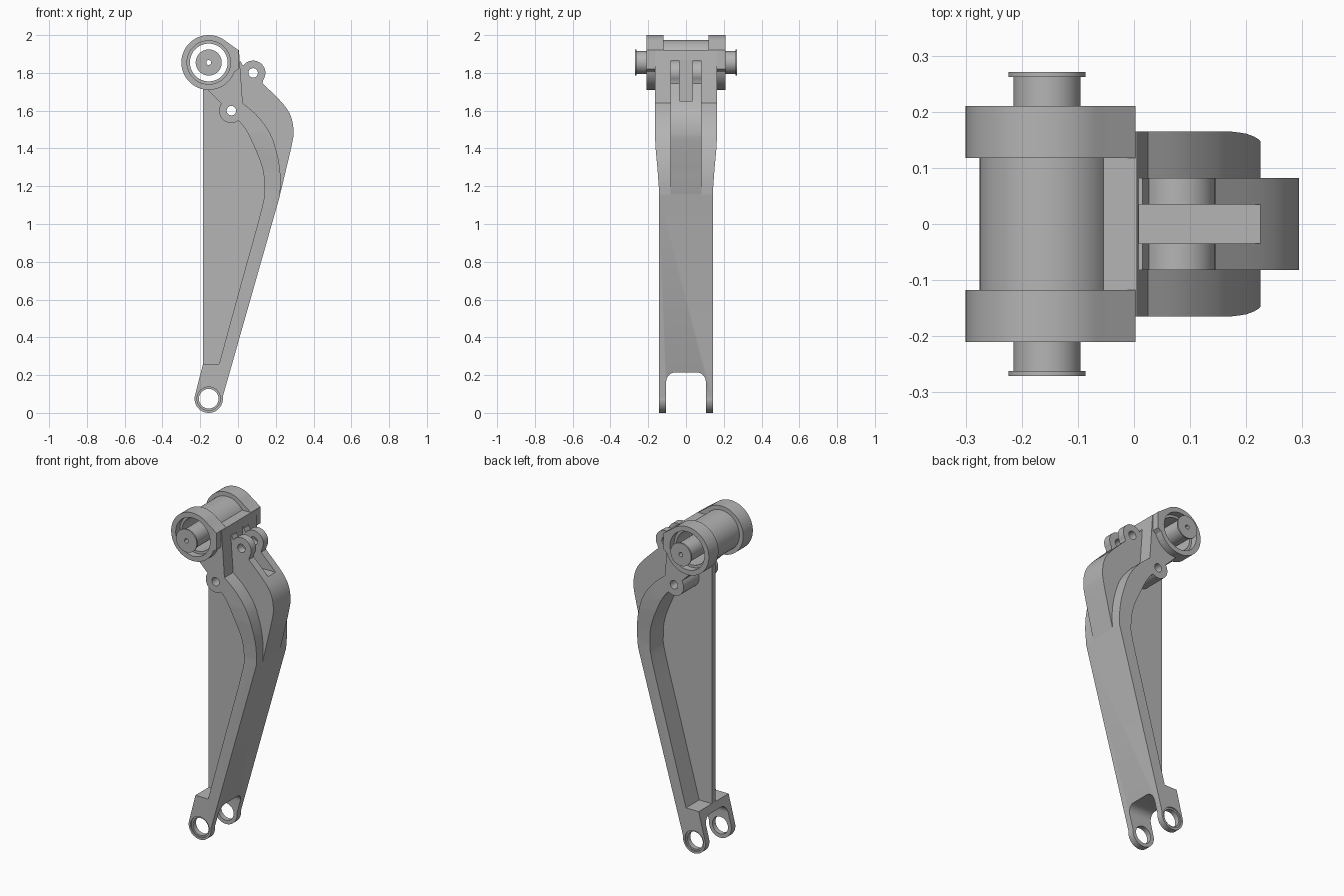
import bpy, bmesh
from math import sin, cos, radians, pi
from mathutils import Vector

cube = bpy.data.objects.get("Cube")
if cube:
    bpy.data.objects.remove(cube, do_unlink=True)

grey = bpy.data.materials.new("plain grey")
grey.use_nodes = True
grey.diffuse_color = (0.46, 0.46, 0.46, 1)
grey.node_tree.nodes["Principled BSDF"].inputs["Base Color"].default_value = (0.46, 0.46, 0.46, 1)

BARREL = (-0.155, 1.855)
FOOT = (-0.155, 0.075)
LOW_LUG = (-0.035, 1.60)
TOP_LUG = (0.08, 1.80)


def arc(c, r, a, b, n=24):
    """Points on an arc from angle a to b in degrees."""
    steps = [radians(a + (b - a) * i / n) for i in range(n + 1)]
    return [(c[0] + r * cos(t), c[1] + r * sin(t)) for t in steps]


def curve(pts, n=6):
    """Smooth curve through the points."""
    p = [Vector(q) for q in [pts[0]] + pts + [pts[-1]]]
    out = []
    for i in range(1, len(p) - 2):
        a, b, c, d = p[i - 1:i + 3]
        for k in range(n):
            t = k / n
            q = 0.5 * (2 * b + (c - a) * t + (2 * a - 5 * b + 4 * c - d) * t ** 2
                       + (3 * b - a - 3 * c + d) * t ** 3)
            out.append(tuple(q))
    return out + [pts[-1]]


def prism(name, pts, lo, hi, axis="y"):
    """Extrude an (x, z) profile along y, or a (y, z) profile along x."""
    bm = bmesh.new()
    place = (lambda u, v: (u, lo, v)) if axis == "y" else (lambda u, v: (lo, u, v))
    face = bm.faces.new([bm.verts.new(place(u, v)) for u, v in pts])
    move = (0, hi - lo, 0) if axis == "y" else (hi - lo, 0, 0)
    new = bmesh.ops.extrude_face_region(bm, geom=[face])["geom"]
    bmesh.ops.translate(bm, vec=move, verts=[v for v in new if isinstance(v, bmesh.types.BMVert)])
    bmesh.ops.recalc_face_normals(bm, faces=bm.faces[:])
    mesh = bpy.data.meshes.new(name)
    bm.to_mesh(mesh)
    bm.free()
    mesh.materials.append(grey)
    obj = bpy.data.objects.new(name, mesh)
    bpy.context.collection.objects.link(obj)
    return obj


def rod(name, c, r, lo, hi, n=48):
    return prism(name, arc(c, r, 0, 360, n)[:-1], lo, hi)


def box(name, x0, x1, y0, y1, z0, z1):
    return prism(name, [(x0, z0), (x1, z0), (x1, z1), (x0, z1)], y0, y1)


def combine(obj, tool, how="DIFFERENCE"):
    """Apply a boolean and discard its tool."""
    mod = obj.modifiers.new("cut", "BOOLEAN")
    mod.operation, mod.solver, mod.object = how, "EXACT", tool
    bpy.context.view_layer.objects.active = obj
    bpy.ops.object.modifier_apply(modifier=mod.name)
    bpy.data.objects.remove(tool, do_unlink=True)


def bore(obj, c, r, lo=-0.4, hi=0.4):
    combine(obj, rod("bore_cutter", c, r, lo, hi))


# Main arm: curved flange, lower lug and fork
inner = curve([(-0.10, 0.26), (0.015, 0.68), (0.125, 1.08), (0.14, 1.19),
               (0.125, 1.31), (0.055, 1.475), (0.01, 1.54)])
outer = curve([(0.025, 1.64), (0.10, 1.575), (0.17, 1.48), (0.21, 1.36),
               (0.225, 1.25), (0.222, 1.15)])
arm = prism("arm", inner + arc(LOW_LUG, 0.065, -55, -215) + [(-0.165, 1.715)]
            + arc(BARREL, 0.11, -90, 36) + [(0.005, 1.92)] + outer
            + arc(FOOT, 0.075, 8, -190) + [(-0.185, 0.26)], -0.165, 0.165)

# Arm thickness tapers from the shoulder down to the shaft
half = [(0.143, -0.1), (0.143, 1.18), (0.150, 1.28), (0.161, 1.40), (0.165, 1.48), (0.165, 2.1)]
combine(arm, prism("taper_tool", half + [(-y, z) for y, z in reversed(half)], -0.5, 0.5, "x"),
        "INTERSECT")

# Rounded fork gap and foot eyes
gap = [(0.105, -0.1)] + arc((0.055, 0.165), 0.05, 0, 90, 8)
combine(arm, prism("fork_cutter", gap + [(-y, z) for y, z in reversed(gap)], -0.5, 0.5, "x"))
bore(arm, FOOT, 0.052)
for s in (-1, 1):
    bore(arm, FOOT, 0.062, *sorted((s * 0.135, s * 0.2)))
bore(arm, LOW_LUG, 0.025)

# Thin web behind the flange
web = prism("web", [(-0.185, 0.25), (-0.08, 0.25), (0.14, 1.08), (0.16, 1.19), (0.145, 1.31),
                    (0.07, 1.49), (0.0, 1.6), (-0.02, 1.73), (-0.1, 1.742), (-0.185, 1.73)],
            -0.017, 0.017)
bore(web, LOW_LUG, 0.025)

# Bulging core with twin upper lugs
core = prism("core", [(0.16, 1.1)] + curve([(0.205, 1.1), (0.222, 1.155), (0.25, 1.27),
             (0.285, 1.42), (0.294, 1.49), (0.28, 1.57), (0.235, 1.64), (0.13, 1.745)])
             + arc(TOP_LUG, 0.065, -35, 145) + [(0.015, 1.86), (0.0, 1.86), (0.0, 1.65), (0.13, 1.45)],
             -0.082, 0.082)
bore(core, TOP_LUG, 0.025)
for part in (arm, core):
    combine(part, box("slot_cutter", 0.005, 0.4, -0.035, 0.035, 1.65, 1.87))

# Barrel tube and its end rings
tube = rod("barrel_tube", BARREL, 0.12, -0.13, 0.13, 64)
bore(tube, BARREL, 0.1)
ring_shape = arc(BARREL, 0.145, 50, 340, 64) + [(0.003, 1.82), (0.003, 1.92)]
for side, s in (("front", -1), ("back", 1)):
    ring = prism(side + "_ring", ring_shape, *sorted((s * 0.118, s * 0.21)))
    bore(ring, BARREL, 0.1)
    bore(ring, BARREL, 0.115, *sorted((s * 0.17, s * 0.3)))

# Pin with flanged ends and a small centre hole
pin = rod("pin", BARREL, 0.06, -0.264, 0.264)
bore(pin, BARREL, 0.013)
for side, s in (("front", -1), ("back", 1)):
    flange = rod(side + "_pin_flange", BARREL, 0.069, *sorted((s * 0.262, s * 0.271)))
    bore(flange, BARREL, 0.013)

# Smooth curved surfaces, keep edges crisp
bpy.ops.object.select_all(action="DESELECT")
for obj in bpy.context.collection.objects:
    if obj.type == "MESH" and obj.data.materials and obj.data.materials[0] == grey:
        obj.select_set(True)
        bpy.context.view_layer.objects.active = obj
bpy.ops.object.shade_smooth_by_angle(angle=radians(25))
